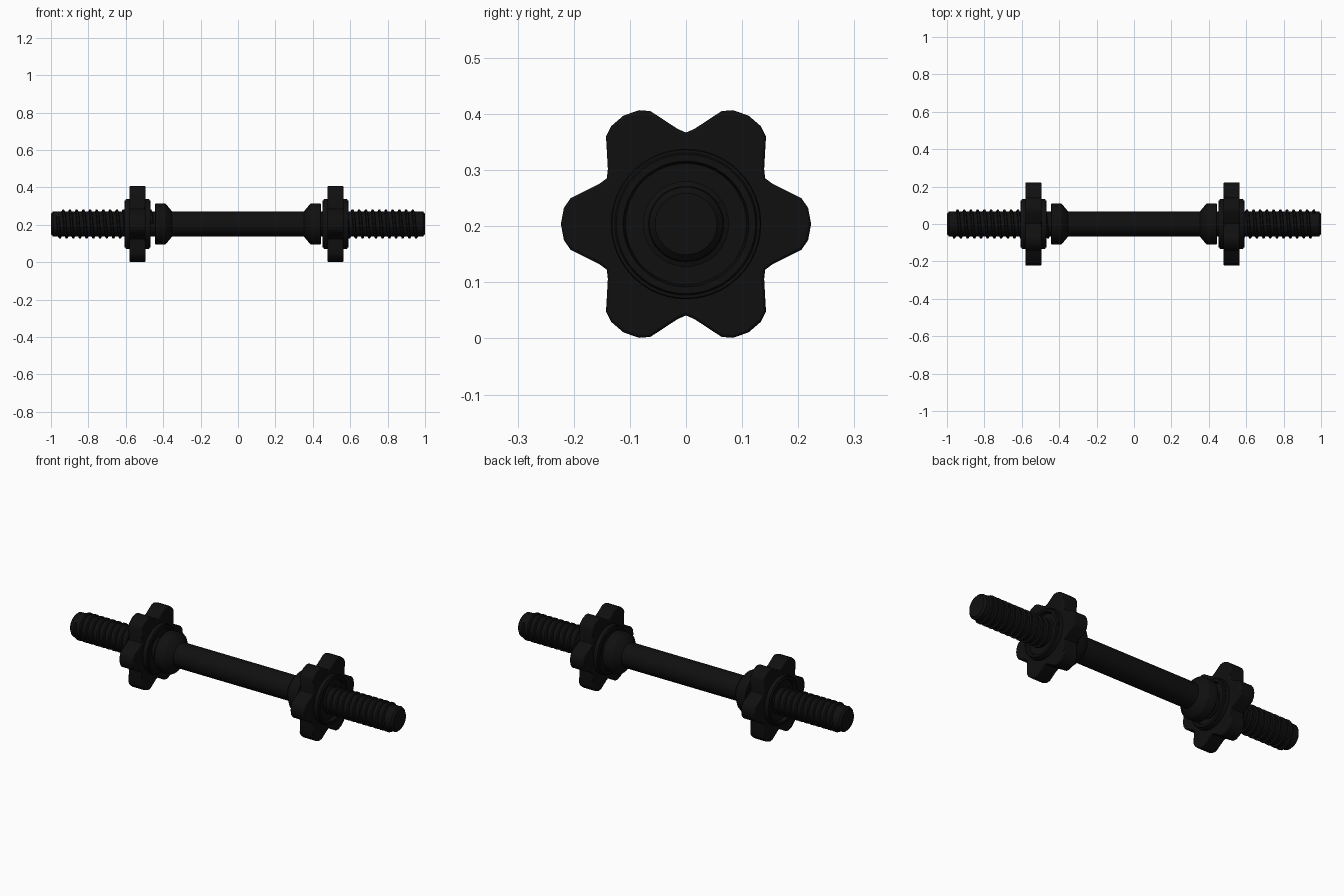
import bpy, bmesh, math
from mathutils import Matrix

if "Cube" in bpy.data.objects:
    bpy.data.objects.remove(bpy.data.objects["Cube"])

CZ = 0.204          # height of the bar axis
PITCH = 0.0358      # thread spacing

black = bpy.data.materials.new("black_metal")
black.diffuse_color = (0.005, 0.005, 0.005, 1)
black.use_nodes = True
black.node_tree.nodes["Principled BSDF"].inputs["Base Color"].default_value = black.diffuse_color


def finish(name, bm, side=1, bevel=0.0):
    """Turn the part to its end of the bar, lift it to the axis and smooth it."""
    bmesh.ops.recalc_face_normals(bm, faces=bm.faces)
    if side < 0:
        bmesh.ops.rotate(bm, verts=bm.verts, matrix=Matrix.Rotation(math.pi, 3, 'Z'))
    me = bpy.data.meshes.new(name)
    bm.to_mesh(me)
    bm.free()
    me.materials.append(black)
    ob = bpy.data.objects.new(name, me)
    ob.location.z = CZ
    bpy.context.collection.objects.link(ob)
    bpy.ops.object.select_all(action='DESELECT')
    ob.select_set(True)
    bpy.context.view_layer.objects.active = ob
    bpy.ops.object.shade_smooth_by_angle(angle=math.radians(35))
    if bevel:
        m = ob.modifiers.new("soft_edges", 'BEVEL')
        m.width, m.segments, m.limit_method = bevel, 2, 'ANGLE'
        m.angle_limit = math.radians(50)
    return ob


def lathe(name, profile, side=1, closed=False, n=48):
    """Revolve (x, radius) points about the x axis."""
    bm = bmesh.new()
    rings = []
    for x, r in profile:
        rings.append([bm.verts.new((x, r * math.cos(2 * math.pi * i / n),
                                    r * math.sin(2 * math.pi * i / n))) for i in range(n)])
    pairs = list(zip(rings, rings[1:]))
    if closed:
        pairs.append((rings[-1], rings[0]))
    else:
        bm.faces.new(rings[0])
        bm.faces.new(rings[-1])
    for a, b in pairs:
        for i in range(n):
            j = (i + 1) % n
            bm.faces.new((a[i], a[j], b[j], b[i]))
    return finish(name, bm, side)


def thread(name, x0, x1, side, n=32):
    """Helical ridge wound along the threaded end."""
    bm = bmesh.new()
    section = [(-0.010, 0.064), (-0.005, 0.0765), (0.005, 0.0765), (0.010, 0.064)]
    steps = int((x1 - x0) / PITCH * n)
    prev = None
    for k in range(steps + 1):
        a = 2 * math.pi * k / n
        x = x0 + PITCH * k / n
        ring = [bm.verts.new((x + dx, r * math.cos(a), r * math.sin(a))) for dx, r in section]
        if prev:
            for i in range(4):
                j = (i + 1) % 4
                bm.faces.new((prev[i], prev[j], ring[j], ring[i]))
        else:
            bm.faces.new(ring)
        prev = ring
    bm.faces.new(prev)
    return finish(name, bm, side)


def star(name, xc, half, side):
    """Six-lobed grip of the spin-lock nut."""
    bm = bmesh.new()
    lobe = [(-30, 0.163), (-25, 0.170), (-12.5, 0.211), (-7.5, 0.2195),
            (0, 0.223), (7.5, 0.2195), (12.5, 0.211), (25, 0.170)]
    pts = [(math.radians(60 * k + d), r) for k in range(6) for d, r in lobe]
    ends = [[bm.verts.new((x, r * math.cos(a), r * math.sin(a))) for a, r in pts]
            for x in (xc - half, xc + half)]
    for e in ends:
        bm.faces.new(e)
    for i in range(len(pts)):
        j = (i + 1) % len(pts)
        bm.faces.new((ends[0][i], ends[0][j], ends[1][j], ends[1][i]))
    return finish(name, bm, side, bevel=0.005)


# Handle bar with chamfered tips
lathe("bar", [(-1, 0.055), (-0.99, 0.066), (-0.96, 0.0675),
              (0.96, 0.0675), (0.99, 0.066), (1, 0.055)])

for side, label, xc in ((1, "right", 0.5215), (-1, "left", 0.5375)):
    # Fixed collar: cone flaring out from the grip
    lathe(label + "_collar", [(0.353, 0.067), (0.358, 0.074), (0.386, 0.108), (0.390, 0.110),
                              (0.440, 0.110), (0.444, 0.107), (0.444, 0.066)], side, closed=True)
    # Screw thread
    thread(label + "_thread", 0.46, 0.965, side)
    # Nut hub with stepped, recessed faces
    lathe(label + "_nut_hub", [(xc + dx, r) for dx, r in (
        (-0.050, 0.066), (-0.050, 0.108), (-0.069, 0.112), (-0.069, 0.124), (-0.064, 0.127),
        (-0.064, 0.132), (-0.055, 0.134), (0.058, 0.134), (0.063, 0.132), (0.063, 0.127),
        (0.069, 0.124), (0.069, 0.112), (0.050, 0.108), (0.050, 0.066))], side, closed=True)
    # Star grip
    star(label + "_nut_star", xc, 0.0425, side)
